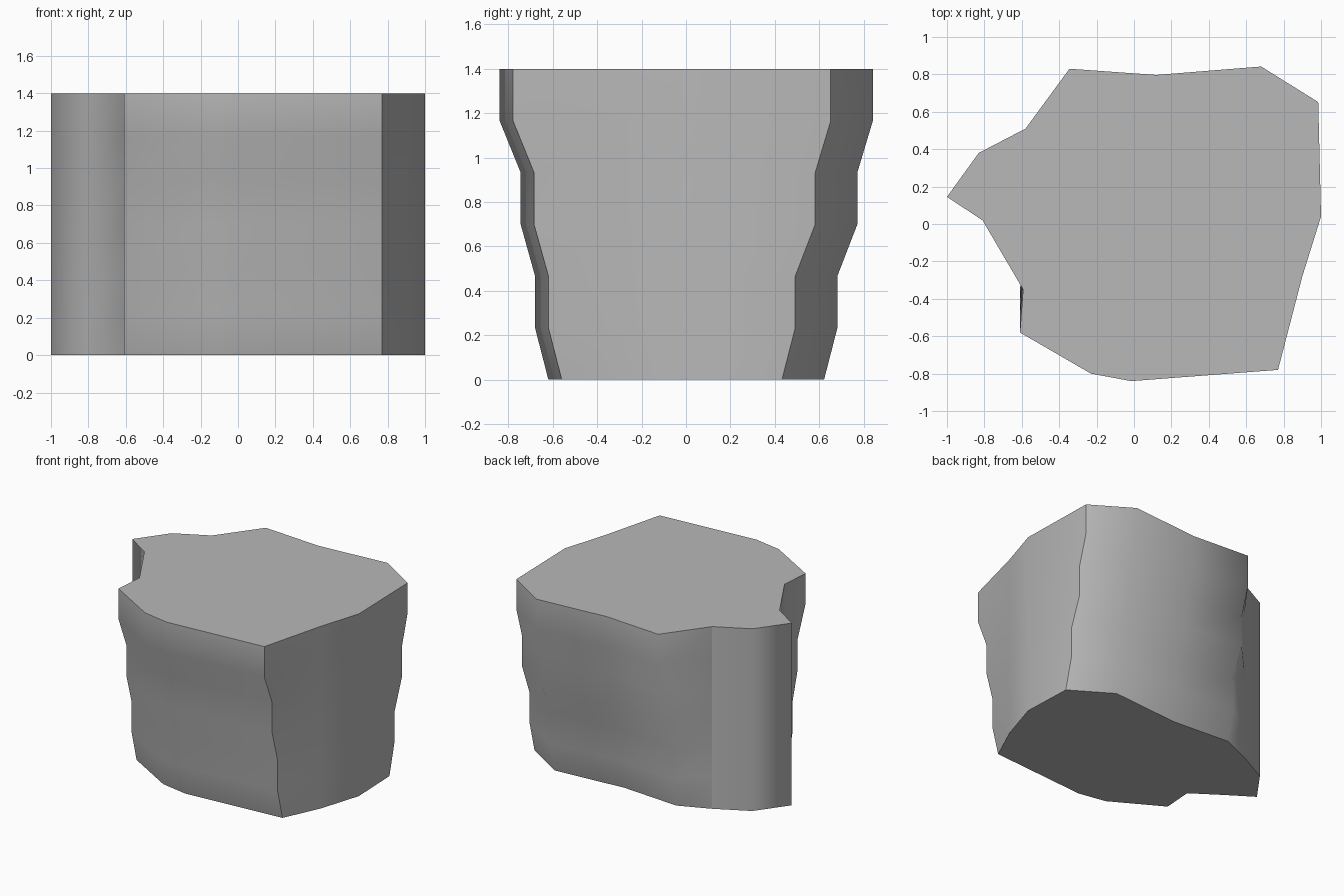
import bpy, bmesh

if "Cube" in bpy.data.objects:
    bpy.data.objects.remove(bpy.data.objects["Cube"])

# Outline seen from above, one list per wall, counter-clockwise.
# Third value: which inset profile moves the point (front, back or fixed).
F, B, N = "front", "back", "fixed"
outline = [
    (-0.61, -0.58, F), (-0.23, -0.80, F), (-0.015, -0.84, F),   # front wall
    (0.77, -0.78, F), (0.90, -0.28, N), (1.00, 0.04, N),        # right wall
    (0.985, 0.652, B), (0.68, 0.842, B), (0.12, 0.797, B), (-0.345, 0.83, B),  # back wall
    (-0.58, 0.51, N), (-0.83, 0.38, N), (-1.00, 0.145, N),      # left wall
    (-0.81, 0.02, N), (-0.593, -0.35, F),
]
corners = {0, 3, 6, 10}

# Stepped inset in y for each height level, bottom to top
inset = {
    F: (0.22, 0.16, 0.16, 0.095, 0.095, 0, 0),
    B: (-0.22, -0.16, -0.16, -0.07, -0.07, 0, 0),
    N: (0,) * 7,
}
height, levels = 1.4, 7

bm = bmesh.new()
rings = [[bm.verts.new((x, y + inset[k][i], height * i / (levels - 1)))
          for x, y, k in outline] for i in range(levels)]

# Walls, smooth between the four corners
n = len(outline)
for lo, hi in zip(rings, rings[1:]):
    for j in range(n):
        k = (j + 1) % n
        bm.faces.new((lo[j], lo[k], hi[k], hi[j])).smooth = True
    for j in corners:
        bm.edges.get((lo[j], hi[j])).smooth = False

# Flat top and bottom with sharp rims
for cap in (rings[-1], rings[0][::-1]):
    face = bm.faces.new(cap)
    for e in face.edges:
        e.smooth = False

mesh = bpy.data.meshes.new("rock_block")
bm.to_mesh(mesh)
bm.free()

# Dark grey stone
stone = bpy.data.materials.new("stone")
stone.diffuse_color = (0.48, 0.48, 0.48, 1)
stone.use_nodes = True
stone.node_tree.nodes["Principled BSDF"].inputs["Base Color"].default_value = stone.diffuse_color
mesh.materials.append(stone)

obj = bpy.data.objects.new("rock_block", mesh)
bpy.context.collection.objects.link(obj)
